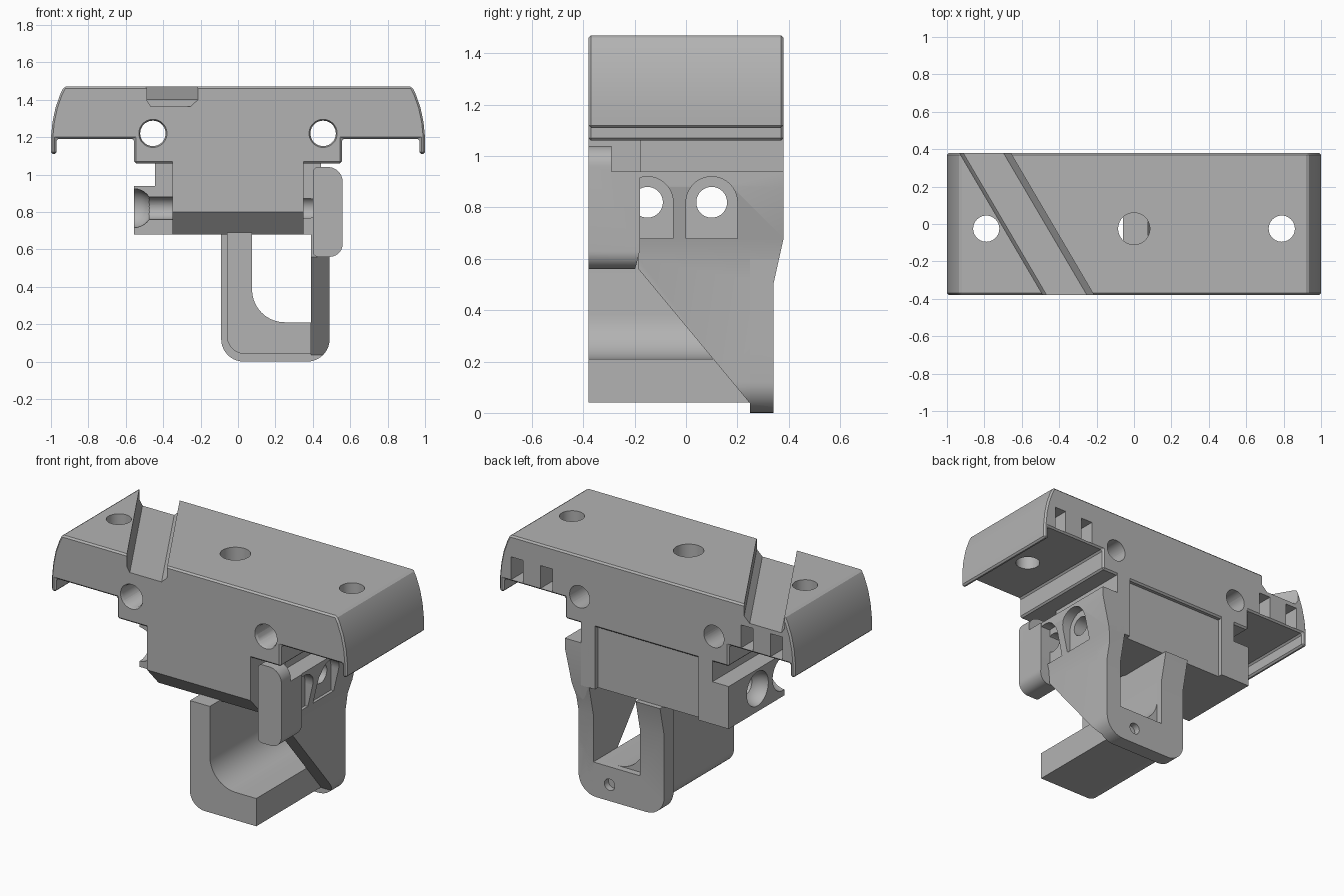
import bpy, bmesh, math
from mathutils import Vector

cube = bpy.data.objects.get("Cube")
if cube:
    bpy.data.objects.remove(cube)

grey = bpy.data.materials.new("plain grey")
grey.use_nodes = True
colour = (0.45, 0.45, 0.45, 1)
grey.diffuse_color = colour
grey.node_tree.nodes["Principled BSDF"].inputs["Base Color"].default_value = colour


def finish(name, bm):
    bmesh.ops.recalc_face_normals(bm, faces=bm.faces)
    mesh = bpy.data.meshes.new(name)
    bm.to_mesh(mesh)
    bm.free()
    mesh.materials.append(grey)
    ob = bpy.data.objects.new(name, mesh)
    bpy.context.collection.objects.link(ob)
    return ob


def prism(name, axis, points, start, end, shear=0):
    """Extrude a profile along x (points are y, z) or along y (points are x, z)."""
    bm = bmesh.new()

    def place(p, t):
        return (t, p[0], p[1]) if axis == "x" else (p[0] + shear * t, t, p[1])
    a = [bm.verts.new(place(p, start)) for p in points]
    b = [bm.verts.new(place(p, end)) for p in points]
    bm.faces.new(a)
    bm.faces.new(b)
    for i in range(len(a)):
        j = (i + 1) % len(a)
        bm.faces.new((a[i], a[j], b[j], b[i]))
    return finish(name, bm)


def box(name, x0, x1, y0, y1, z0, z1):
    return prism(name, "y", [(x0, z0), (x1, z0), (x1, z1), (x0, z1)], y0, y1)


def arc(cx, cz, r, a0, a1, n=10):
    angles = [math.radians(a0 + (a1 - a0) * i / n) for i in range(n + 1)]
    return [(cx + r * math.cos(a), cz + r * math.sin(a)) for a in angles]


def rod(axis, centre, r, length, r2=None):
    bm = bmesh.new()
    bmesh.ops.create_cone(bm, cap_ends=True, segments=40, radius1=r,
                          radius2=r2 or r, depth=length)
    turn = Vector((0, 0, 1)).rotation_difference(Vector(axis)).to_matrix()
    bmesh.ops.rotate(bm, verts=bm.verts, matrix=turn)
    bmesh.ops.translate(bm, verts=bm.verts, vec=centre)
    return finish("cutter", bm)


def ball(centre, r):
    bm = bmesh.new()
    bmesh.ops.create_uvsphere(bm, u_segments=32, v_segments=16, radius=r)
    bmesh.ops.translate(bm, verts=bm.verts, vec=centre)
    return finish("cutter", bm)


def combine(ob, others, operation="DIFFERENCE"):
    """Apply booleans and drop the helper objects."""
    for other in others:
        mod = ob.modifiers.new("boolean", "BOOLEAN")
        mod.operation = operation
        mod.solver = "EXACT"
        mod.object = other
        bpy.context.view_layer.objects.active = ob
        bpy.ops.object.modifier_apply(modifier=mod.name)
        bpy.data.objects.remove(other)


X, Y, Z = (1, 0, 0), (0, 1, 0), (0, 0, 1)

# Top plate with drooping rounded ends
half = [(0, 1.06), (.555, 1.06), (.555, 1.19), (.97, 1.19), (.97, 1.11), (1, 1.11),
        (1, 1.2), (.992, 1.28), (.975, 1.36), (.95, 1.43), (.93, 1.47)]
plate = prism("top_plate", "y", half + [(-x, z) for x, z in half[:0:-1]], -.38, .38)
edge = plate.modifiers.new("edge", "BEVEL")
edge.width, edge.segments, edge.limit_method = .01, 1, "ANGLE"
edge.angle_limit = math.radians(60)
bpy.context.view_layer.objects.active = plate
bpy.ops.object.modifier_apply(modifier="edge")

# Diagonal groove, bolt holes and square nut slots
cuts = [prism("cutter", "y", [(-.71, 1.52), (-.71, 1.395), (-.69, 1.365), (-.475, 1.365),
                              (-.437, 1.4), (-.437, 1.52)], -.45, .45, -.587)]
cuts += [rod(Z, (0, -.025, 1.2), .085, 1)]
for s in (-1, 1):
    cuts += [rod(Y, (s * .455, 0, 1.22), .068, 1),
             rod(Y, (s * .455, -.375, 1.22), .08, .03, .066),
             rod(Z, (s * .79, -.025, 1.3), .07, .6)]
    for x in (.68, .88):
        cuts.append(box("cutter", s * x - .04, s * x + .04, .23, .45, 1.2, 1.34))
combine(plate, cuts)

# Central block with sloped lower front, set in slightly at the back
block = prism("central_block", "x", [(-.38, 1.07), (-.38, .8), (-.27, .68),
                                     (.35, .68), (.35, 1.07)], -.35, .35)
combine(block, [rod(Z, (0, -.025, .9), .085, 1)]
        + [rod(X, (0, y, .82), .06, 2) for y in (-.15, .1)])

# Stepped lug on the right with rounded screw seats
lug = prism("right_lug", "y", [(-.35, .68), (-.555, .68), (-.555, .94), (-.445, .94),
                               (-.445, 1.07), (-.35, 1.07)], -.16, .38)
combine(lug, [ball((-.56, y, .82), .105) for y in (-.15, .1)]
        + [rod(X, (-.4, y, .82), .06, .6) for y in (-.15, .1)])

# Left shoulder under the plate
shoulder = box("left_shoulder", .35, .445, -.18, .38, .68, 1.07)
combine(shoulder, [rod(X, (.4, y, .82), .06, .6) for y in (-.15, .1)])

# Rear frame and diagonal side arm, trimmed to one rounded outline
frame = prism("rear_frame", "x", [(.25, 0), (.34, 0), (.34, .5), (.38, .68),
                                  (.25, .68)], -.09, .49)
combine(frame, [box("cutter", .075, .39, 0, .6, .21, .8),
                rod(Y, (.28, .34, .1), .035, .12)])
arm = prism("side_arm", "x", [(-.185, .94), (-.185, .56), (.28, 0), (.34, 0), (.34, .5),
                              (.38, .68), (.38, .94)], .39, .56)
outline = ([(.555, 1), (.555, .88), (.49, .6)] + arc(.37, .12, .12, 0, -90)
           + arc(.03, .12, .12, -90, -180) + [(-.09, 1)])
for part in (frame, arm):
    combine(part, [prism("trim", "y", outline, -1, 1)], "INTERSECT")
seats = []
for y in (-.15, .1):
    seats += [rod(X, (.64, y, .82), .1, .3), box("cutter", .49, .7, y - .1, y + .1, .68, .82),
              rod(X, (.4, y, .82), .06, .6)]
combine(arm, seats)

# Open trough guard in front of the frame
trough = ([(-.06, .69)] + arc(.04, .14, .1, 180, 270) + [(.39, .04), (.39, .21)]
          + arc(.25, .385, .175, -90, -180) + [(.075, .69)])
prism("trough_guard", "y", trough, -.38, .3)

# Rounded finger block at the front left
pad = (arc(.49, .63, .07, -90, 0) + arc(.48, .96, .08, 0, 90)
       + arc(.43, 1.01, .03, 90, 180) + arc(.43, .59, .03, 180, 270))
finger = prism("finger_block", "y", pad, -.38, -.18)
combine(finger, [box("cutter", .3, .7, -.29, 0, .94, 1.2),
                 prism("cutter", "x", [(-.18, .63), (-.19, .59), (-.215, .5), (-.1, .5),
                                       (-.1, .63)], .3, .7)])

# Crisp edges with smooth round surfaces
for ob in (o for o in bpy.context.scene.objects if o.type == "MESH"):
    if grey.name in ob.data.materials:
        bpy.ops.object.select_all(action="DESELECT")
        ob.select_set(True)
        bpy.context.view_layer.objects.active = ob
        bpy.ops.object.shade_smooth_by_angle(angle=math.radians(30))
